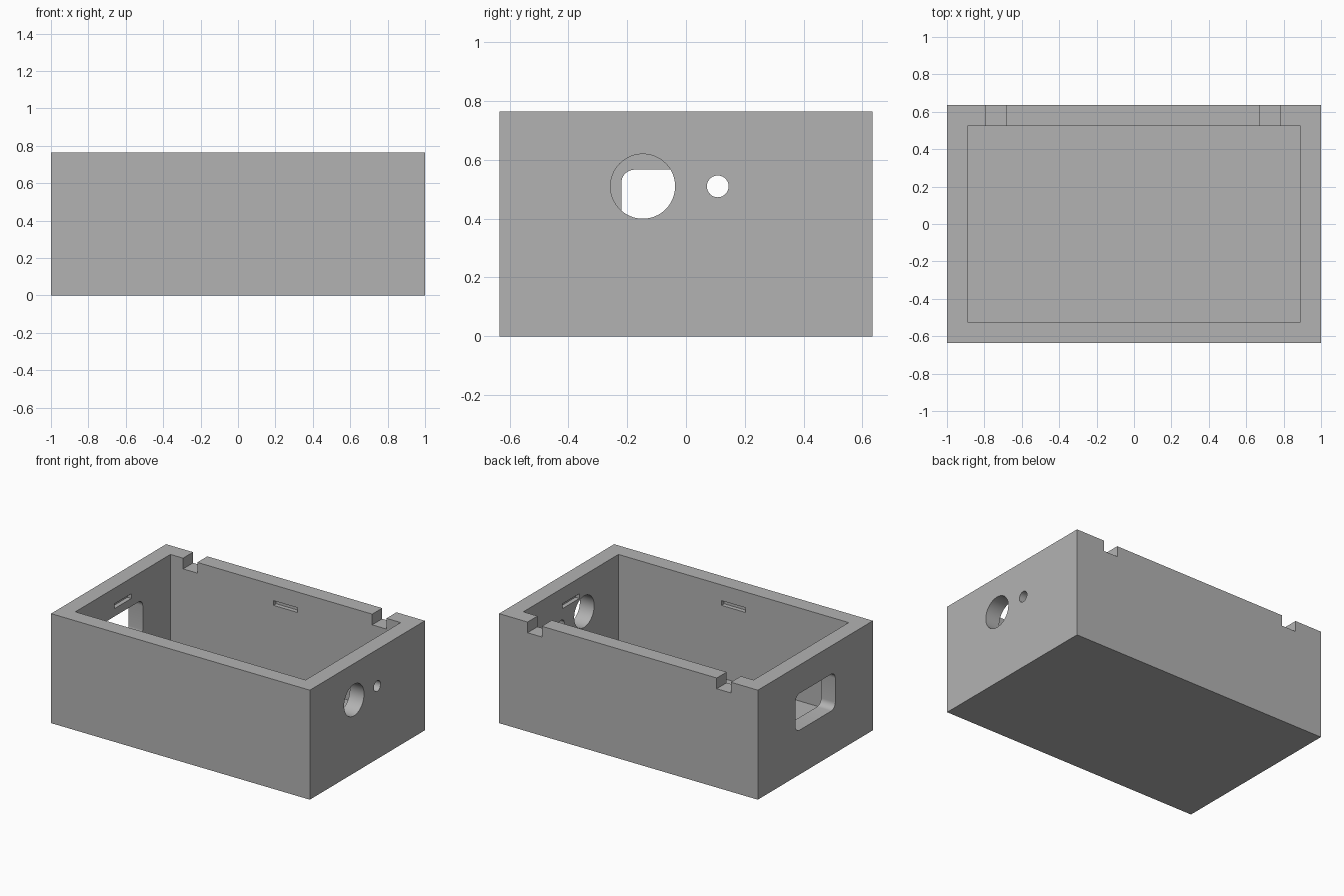
import bpy
import bmesh
from math import pi
from mathutils import Matrix, Vector

cube = bpy.data.objects.get("Cube")
if cube:
    bpy.data.objects.remove(cube, do_unlink=True)

# Overall sizes
HX, HY, HEIGHT = 1.0, 0.635, 0.765
WALL, FLOOR = 0.11, 0.115
IX, IY = HX - WALL, HY - WALL

grey = bpy.data.materials.new("plain grey")
grey.use_nodes = True
colour = (0.45, 0.45, 0.45, 1)
grey.diffuse_color = colour
grey.node_tree.nodes["Principled BSDF"].inputs["Base Color"].default_value = colour


def finish(name, bm):
    mesh = bpy.data.meshes.new(name)
    bmesh.ops.recalc_face_normals(bm, faces=bm.faces)
    bm.to_mesh(mesh)
    bm.free()
    mesh.materials.append(grey)
    obj = bpy.data.objects.new(name, mesh)
    bpy.context.collection.objects.link(obj)
    return obj


def block(name, low, high, corner=0):
    """Box between two corners; corner rounds the edges running along x."""
    low, high = Vector(low), Vector(high)
    bm = bmesh.new()
    bmesh.ops.create_cube(bm, size=1)
    bmesh.ops.scale(bm, vec=high - low, verts=bm.verts)
    bmesh.ops.translate(bm, vec=(low + high) / 2, verts=bm.verts)
    if corner:
        edges = [e for e in bm.edges if abs(e.verts[0].co.x - e.verts[1].co.x) > 0.01]
        bmesh.ops.bevel(bm, geom=edges, offset=corner, segments=8, profile=0.5, affect='EDGES')
    return finish(name, bm)


def round_hole(name, y, z, radius):
    """Cylinder along x through the left wall."""
    bm = bmesh.new()
    place = Matrix.Translation((HX - WALL / 2, y, z)) @ Matrix.Rotation(pi / 2, 4, 'Y')
    bmesh.ops.create_cone(bm, cap_ends=True, segments=64, radius1=radius,
                          radius2=radius, depth=WALL * 2, matrix=place)
    return finish(name, bm)


# Solid body and the open cavity
box = block("enclosure_box", (-HX, -HY, 0), (HX, HY, HEIGHT))
cutters = [block("cavity", (-IX, -IY, FLOOR), (IX, IY, HEIGHT + 0.1))]

# Notches in the back rim
for x in (-0.737, 0.725):
    cutters.append(block("rim_notch", (x - 0.055, IY - 0.05, HEIGHT - 0.075),
                         (x + 0.055, HY + 0.05, HEIGHT + 0.05)))

# Round holes in one end, rounded rectangular opening in the other
cutters.append(round_hole("large_hole", -0.147, 0.51, 0.11))
cutters.append(round_hole("small_hole", 0.108, 0.51, 0.037))
cutters.append(block("socket_opening", (-HX - 0.05, -0.22, 0.31),
                     (-IX + 0.05, 0.22, 0.567), corner=0.045))

# Shallow latch slots in the four inner walls
SLOT, DEPTH, Z0, Z1 = 0.093, 0.03, 0.622, 0.655
for side in (-1, 1):
    cx, cy = side * IX, side * IY
    cutters.append(block("end_slot", (cx - DEPTH, -SLOT, Z0), (cx + DEPTH, SLOT, Z1)))
    cutters.append(block("long_slot", (-SLOT, cy - DEPTH, Z0), (SLOT, cy + DEPTH, Z1)))

# Cut everything out of the body
bpy.context.view_layer.objects.active = box
for cutter in cutters:
    cutter.hide_render = True
    mod = box.modifiers.new("cut", 'BOOLEAN')
    mod.operation = 'DIFFERENCE'
    mod.solver = 'EXACT'
    mod.object = cutter
    bpy.ops.object.modifier_apply(modifier=mod.name)
    bpy.data.objects.remove(cutter, do_unlink=True)

# Smooth the round cuts and keep the edges sharp
bpy.ops.object.select_all(action='DESELECT')
box.select_set(True)
bpy.ops.object.shade_smooth_by_angle(angle=pi / 6)
